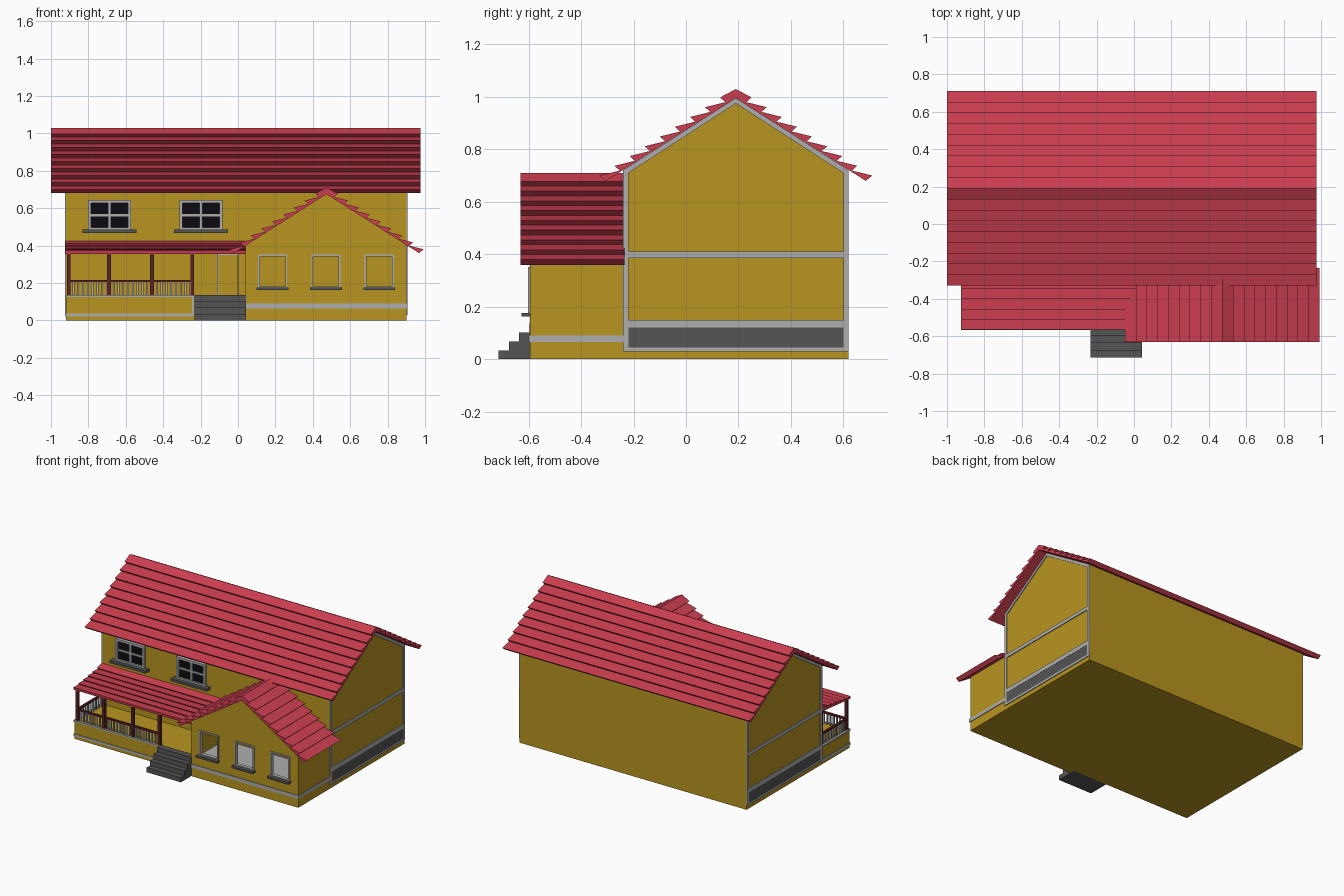
import bpy, bmesh
from mathutils import Vector

if "Cube" in bpy.data.objects:
    bpy.data.objects.remove(bpy.data.objects["Cube"])


def mat(name, r, g, b):
    m = bpy.data.materials.new(name)
    m.diffuse_color = (r, g, b, 1)
    m.use_nodes = True
    m.node_tree.nodes["Principled BSDF"].inputs["Base Color"].default_value = m.diffuse_color
    return m


WALL = mat("ochre_wall", 0.48, 0.30, 0.014)
ROOF = mat("red_roof", 0.60, 0.048, 0.08)
TRIM = mat("light_grey_trim", 0.43, 0.43, 0.43)
DARK = mat("dark_grey_stone", 0.09, 0.09, 0.09)
WOOD = mat("brown_wood", 0.11, 0.018, 0.02)
GLASS = mat("black_glass", 0.004, 0.003, 0.005)


def finish(name, bm, m):
    bmesh.ops.recalc_face_normals(bm, faces=bm.faces[:])
    me = bpy.data.meshes.new(name)
    bm.to_mesh(me)
    bm.free()
    me.materials.append(m)
    ob = bpy.data.objects.new(name, me)
    bpy.context.collection.objects.link(ob)
    return ob


def boxes(name, m, *ranges):
    """One object from boxes given as (x0, x1, y0, y1, z0, z1)."""
    bm = bmesh.new()
    for x0, x1, y0, y1, z0, z1 in ranges:
        vs = bmesh.ops.create_cube(bm, size=1)["verts"]
        for v in vs:
            v.co = Vector((x0 if v.co.x < 0 else x1,
                           y0 if v.co.y < 0 else y1,
                           z0 if v.co.z < 0 else z1))
    return finish(name, bm, m)


def extrude(name, m, pts, axis, a, b):
    """Extrude a profile (horizontal, z) along x or y from a to b."""
    bm = bmesh.new()
    vs = [bm.verts.new((a, p, z) if axis == "x" else (p, a, z)) for p, z in pts]
    f = bm.faces.new(vs)
    r = bmesh.ops.extrude_face_region(bm, geom=[f])
    d = Vector((b - a, 0, 0)) if axis == "x" else Vector((0, b - a, 0))
    bmesh.ops.translate(bm, vec=d, verts=[g for g in r["geom"] if isinstance(g, bmesh.types.BMVert)])
    return finish(name, bm, m)


def cut(ob, cutter):
    mod = ob.modifiers.new("cut", "BOOLEAN")
    mod.operation, mod.solver, mod.object = "DIFFERENCE", "EXACT", cutter
    bpy.context.view_layer.objects.active = ob
    bpy.ops.object.modifier_apply(modifier=mod.name)
    bpy.data.objects.remove(cutter, do_unlink=True)


def gable_roof_profile(c, top, n=9):
    """Symmetric overlapping-plank roof section around centre c."""
    half = []
    for i in range(n):
        t = i / (n - 1)
        u, z = 0.06 + 0.46 * t, top - 0.032 - 0.298 * t
        half += [(u, z), (u - 0.02, z - 0.018)]
    half[-1] = (0.495, top - 0.35)
    right = [(c + u, z) for u, z in half]
    left = [(c - u, z) for u, z in reversed(half)]
    return [(c, top)] + right + [(c, top - 0.035)] + left


# Main house body and roof
XL, XR, YF, YB = -0.92, 0.90, -0.24, 0.62
extrude("main_walls", WALL, [(YF, 0), (YB, 0), (YB, 0.72), (0.19, 0.995), (YF, 0.72)], "x", XL, XR)
extrude("main_roof", ROOF, gable_roof_profile(0.19, 1.03), "x", -1.0, 0.975)

# Trim and stone plinth on both gable ends
for side, x0, x1 in (("left", XL - 0.006, XL + 0.002), ("right", XR - 0.002, XR + 0.006)):
    boxes(f"{side}_gable_trim", TRIM,
          (x0, x1, YF, YF + 0.02, 0.03, 0.72), (x0, x1, YB - 0.02, YB, 0.03, 0.72),
          (x0, x1, YF + 0.02, YB - 0.02, 0.03, 0.045),
          (x0, x1, YF + 0.02, YB - 0.02, 0.12, 0.15),
          (x0, x1, YF + 0.02, YB - 0.02, 0.385, 0.41))
    boxes(f"{side}_plinth", DARK, (x0 + 0.001, x1 - 0.001, YF + 0.02, YB - 0.02, 0.045, 0.12))
    extrude(f"{side}_rake_trim", TRIM, [(YF, 0.72), (0.19, 0.995), (YB, 0.72), (YB - 0.02, 0.71),
                                        (0.19, 0.975), (YF + 0.02, 0.71)], "x", x0, x1)

# Front wing: hollow gabled room with three window openings
WX0, WX1, WY, WC = 0.04, 0.90, -0.595, 0.47
wing = extrude("wing_walls", WALL, [(WX0, 0), (WX1, 0), (WX1, 0.405), (WC, 0.68), (WX0, 0.405)],
               "y", WY, YF)
cut(wing, boxes("room_cutter", WALL, (WX0 + 0.02, WX1 - 0.02, WY + 0.02, YF + 0.05, 0.12, 0.38)))
centres = [0.185, 0.47, 0.755]
cut(wing, boxes("window_cutter", WALL,
                *[(c - 0.075, c + 0.075, WY - 0.05, WY + 0.05, 0.175, 0.35) for c in centres]))
boxes("wing_floor", TRIM, (WX0 + 0.015, WX1 - 0.015, WY + 0.015, YF, 0.115, 0.13))
extrude("wing_roof", ROOF, gable_roof_profile(WC + 0.003, 0.71), "y", -0.63, -0.235)
boxes("wing_base_band", TRIM, (WX0, WX1 + 0.005, WY - 0.005, WY + 0.01, 0.065, 0.09),
      (WX1 - 0.01, WX1 + 0.005, WY + 0.01, YF, 0.065, 0.09))


def frame(x0, x1, z0, z1, w, y0, y1):
    return [(x0, x0 + w, y0, y1, z0, z1), (x1 - w, x1, y0, y1, z0, z1),
            (x0 + w, x1 - w, y0, y1, z0, z0 + w), (x0 + w, x1 - w, y0, y1, z1 - w, z1)]


# Wing window frames and sills
for i, c in enumerate(centres):
    boxes(f"wing_window_frame_{i + 1}", TRIM,
          *frame(c - 0.078, c + 0.078, 0.172, 0.352, 0.01, WY - 0.007, WY + 0.02))
    boxes(f"wing_window_sill_{i + 1}", DARK, (c - 0.085, c + 0.085, WY - 0.032, WY, 0.163, 0.176))

# Upper windows with four panes
for i, c in enumerate((-0.687, -0.198)):
    boxes(f"upper_window_frame_{i + 1}", TRIM,
          *frame(c - 0.115, c + 0.115, 0.48, 0.643, 0.016, YF - 0.02, YF),
          (c - 0.009, c + 0.009, YF - 0.015, YF, 0.496, 0.627),
          (c - 0.099, c + 0.099, YF - 0.014, YF, 0.555, 0.569))
    boxes(f"upper_window_glass_{i + 1}", GLASS, (c - 0.1, c + 0.1, YF - 0.006, YF, 0.495, 0.628))
    boxes(f"upper_window_sill_{i + 1}", DARK, (c - 0.145, c + 0.145, YF - 0.045, YF, 0.468, 0.485))

# Porch base, band and deck
PY, PX = -0.56, -0.235
boxes("porch_base", WALL, (XL, WX0, PY, YF, 0, 0.13))
boxes("porch_base_trim", TRIM, (XL - 0.004, PX, PY - 0.004, PY + 0.01, 0.02, 0.037),
      (XL - 0.004, XL + 0.01, PY + 0.01, YF, 0.02, 0.037),
      (PX - 0.01, PX, PY - 0.004, PY + 0.01, 0.037, 0.125),
      (XL - 0.004, PX, PY - 0.006, PY + 0.01, 0.125, 0.135),
      (XL - 0.006, XL + 0.01, PY + 0.01, YF, 0.125, 0.135))

# Porch posts and railings on the front and left side
post_x = [-0.905, -0.69, -0.46, -0.245]
ry = PY + 0.015
boxes("porch_posts", WOOD, *[(x - 0.01, x + 0.01, ry - 0.01, ry + 0.01, 0.13, 0.365) for x in post_x],
      (post_x[0] - 0.01, post_x[0] + 0.01, YF - 0.02, YF, 0.13, 0.38))
boxes("porch_handrail", WOOD, (post_x[0], post_x[-1], ry - 0.008, ry + 0.008, 0.205, 0.217),
      (post_x[0] - 0.008, post_x[0] + 0.008, ry, YF, 0.205, 0.217))
bal = [(x + s * 0.0256, ry) for x in post_x[:-1] for s in range(1, 9)]
bal += [(post_x[0], ry + s * 0.03) for s in range(1, 10)]
boxes("porch_balusters", TRIM,
      *[(x - 0.005, x + 0.005, y - 0.005, y + 0.005, 0.13, 0.206) for x, y in bal])

# Porch roof: low slope of overlapping planks
pts = [(YF, 0.385), (YF, 0.425)]
for i in range(6):
    y, z = YF - 0.054 * (i + 1), 0.418 - 0.0075 * (i + 1)
    pts += [(y, z), (y + 0.006, z - 0.009)]
pts[-1] = (-0.562, 0.355)
extrude("porch_roof", ROOF, pts, "x", XL - 0.004, WX0 + 0.005)

# Entrance door and front steps
boxes("front_door", WALL, (-0.105, -0.005, YF - 0.006, YF, 0.13, 0.35))
boxes("door_frame", TRIM, *frame(-0.112, 0.004, 0.13, 0.357, 0.007, YF - 0.01, YF))
steps = [(PY + 0.01, 0), (-0.714, 0)]
for i in range(4):
    y, z = -0.714 + 0.039 * i, 0.034 * (i + 1)
    steps += [(y, z), (y + 0.039, z)]
steps[-1] = (PY + 0.01, 0.136)
extrude("front_steps", DARK, steps, "x", -0.232, 0.042)
